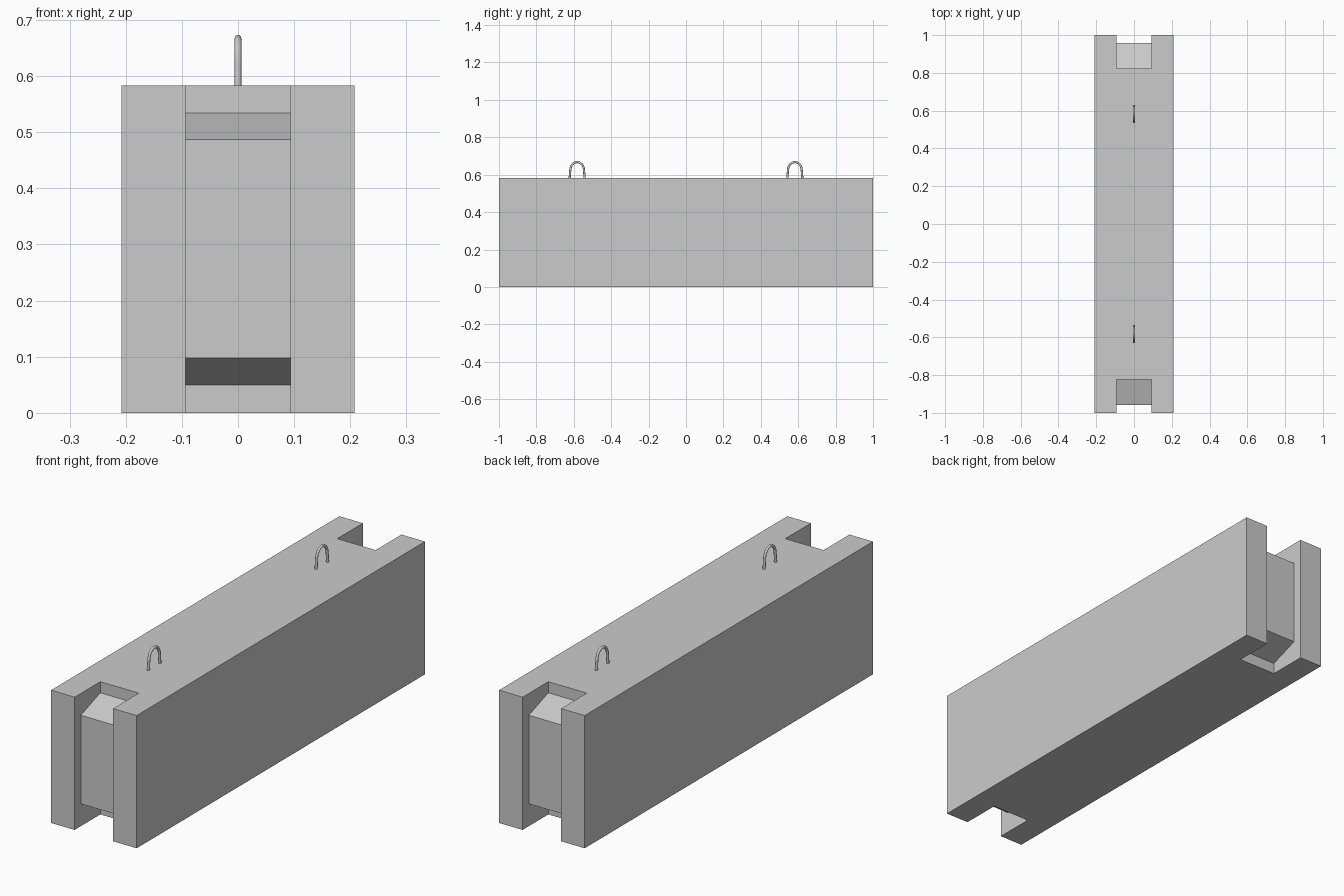
import bpy, bmesh, math
from mathutils import Vector

if "Cube" in bpy.data.objects:
    bpy.data.objects.remove(bpy.data.objects["Cube"])

W, L, H = 0.208, 1.0, 0.583          # half width, half length, height
SLOT, BACK, FACE = 0.0935, 0.822, 0.957


def prism(name, points, direction):
    """Extrude a closed outline along a direction."""
    bm = bmesh.new()
    face = bm.faces.new([bm.verts.new(p) for p in points])
    ext = bmesh.ops.extrude_face_region(bm, geom=[face])
    verts = [v for v in ext["geom"] if isinstance(v, bmesh.types.BMVert)]
    bmesh.ops.translate(bm, verts=verts, vec=Vector(direction))
    bmesh.ops.recalc_face_normals(bm, faces=bm.faces)
    mesh = bpy.data.meshes.new(name)
    bm.to_mesh(mesh)
    bm.free()
    obj = bpy.data.objects.new(name, mesh)
    bpy.context.collection.objects.link(obj)
    return obj


def lifting_loop(name, y):
    """Bent round bar, legs leaning slightly inwards, set into the block."""
    arch = [(0.0365 * math.cos(math.pi * i / 12), 0.625 + 0.0425 * math.sin(math.pi * i / 12))
            for i in range(13)]
    path = [(0.041, H - 0.01)] + arch + [(-0.041, H - 0.01)]
    curve = bpy.data.curves.new(name, "CURVE")
    curve.dimensions = "3D"
    curve.bevel_depth = 0.006
    curve.bevel_resolution = 3
    curve.use_fill_caps = True
    spline = curve.splines.new("POLY")
    spline.points.add(len(path) - 1)
    for p, (dy, z) in zip(spline.points, path):
        p.co = (0, y + dy, z, 1)
    obj = bpy.data.objects.new(name, curve)
    bpy.context.collection.objects.link(obj)
    bpy.ops.object.select_all(action="DESELECT")
    obj.select_set(True)
    bpy.context.view_layer.objects.active = obj
    bpy.ops.object.convert(target="MESH")
    bpy.ops.object.shade_smooth_by_angle(angle=math.radians(50))


# Main block: H-shaped plan with a full-height slot in each end
quarter = [(W, L), (SLOT, L), (SLOT, BACK)]
outline = (quarter + [(-x, y) for x, y in reversed(quarter)]
           + [(-x, -y) for x, y in quarter] + [(x, -y) for x, y in reversed(quarter)])
prism("concrete_block", [(x, y, 0) for x, y in outline], (0, 0, H))

# Tapered key in each slot and a lifting loop near each end
for side, s in (("front", -1), ("back", 1)):
    profile = [(BACK, 0.05), (FACE, 0.098), (FACE, 0.487), (BACK, 0.534)]
    prism(side + "_key", [(-SLOT, s * y, z) for y, z in profile], (2 * SLOT, 0, 0))
    lifting_loop(side + "_lifting_loop", s * 0.582)
